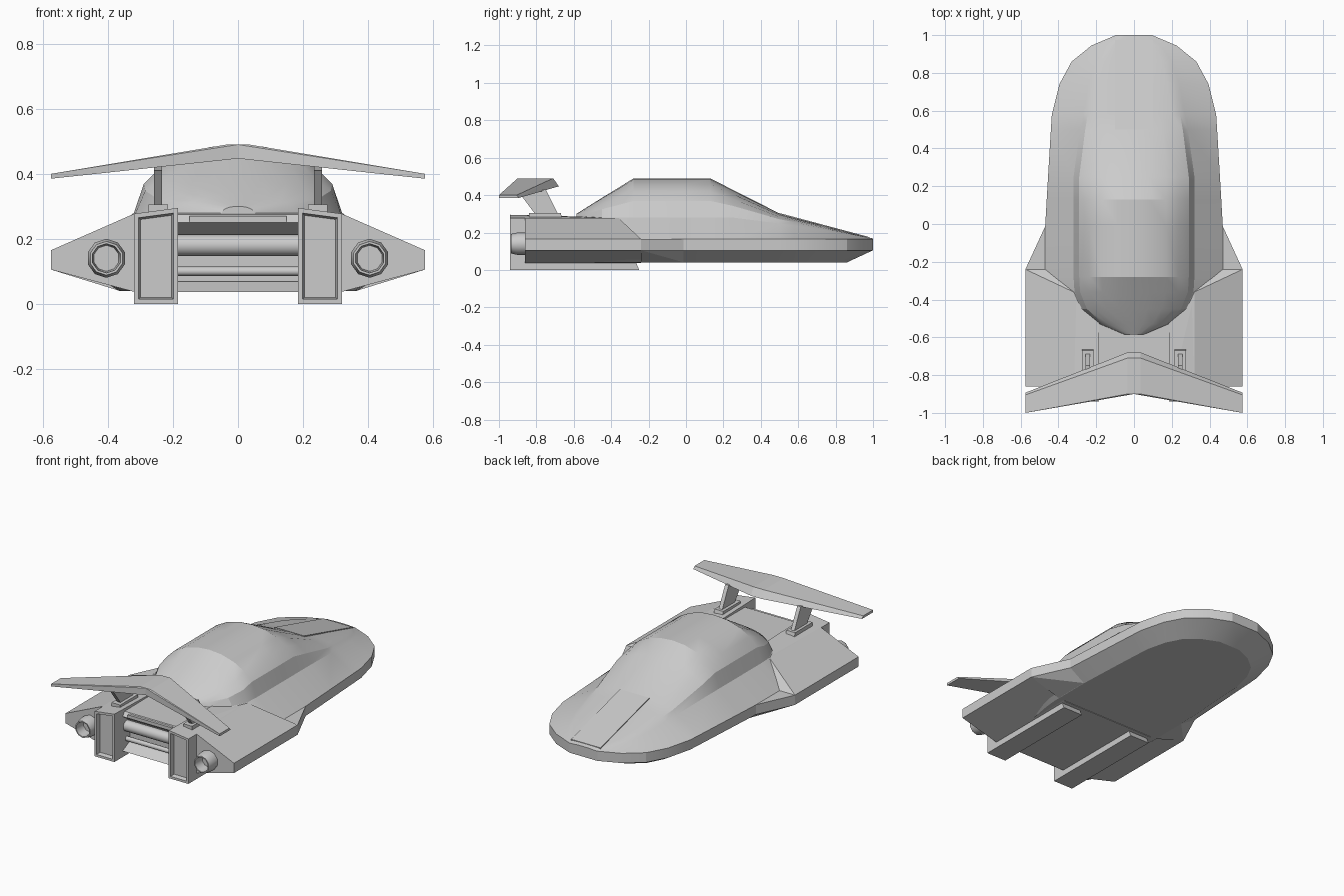
import bpy, bmesh, math
from mathutils import Matrix, Vector

cube = bpy.data.objects.get("Cube")
if cube:
    bpy.data.objects.remove(cube, do_unlink=True)

GREY = (0.6, 0.6, 0.6, 1)
paint = bpy.data.materials.new("hull_grey")
paint.use_nodes = True
paint.diffuse_color = GREY
paint.node_tree.nodes["Principled BSDF"].inputs["Base Color"].default_value = GREY


def finish(name, bm, mirror=False, smooth=0):
    """Turn a bmesh into a named object, mirrored over x if asked."""
    if mirror:
        geom = bmesh.ops.duplicate(bm, geom=bm.verts[:] + bm.edges[:] + bm.faces[:])["geom"]
        verts = [g for g in geom if isinstance(g, bmesh.types.BMVert)]
        bmesh.ops.scale(bm, vec=(-1, 1, 1), verts=verts)
        bmesh.ops.reverse_faces(bm, faces=[g for g in geom if isinstance(g, bmesh.types.BMFace)])
    mesh = bpy.data.meshes.new(name)
    bm.to_mesh(mesh)
    bm.free()
    mesh.materials.append(paint)
    ob = bpy.data.objects.new(name, mesh)
    bpy.context.collection.objects.link(ob)
    if smooth:
        bpy.ops.object.select_all(action="DESELECT")
        ob.select_set(True)
        bpy.context.view_layer.objects.active = ob
        bpy.ops.object.shade_smooth_by_angle(angle=math.radians(smooth))
    return ob


def solid(points):
    """Convex block through the given corners."""
    bm = bmesh.new()
    for p in points:
        bm.verts.new(p)
    bmesh.ops.convex_hull(bm, input=bm.verts[:])
    bmesh.ops.dissolve_limit(bm, angle_limit=0.01, verts=bm.verts[:], edges=bm.edges[:])
    bmesh.ops.recalc_face_normals(bm, faces=bm.faces[:])
    return bm


def slab(x0, x1, profile):
    """Corners of a y-z profile repeated at two x positions."""
    return [(x, y, z) for x in (x0, x1) for y, z in profile]


# Main body: y, rim half width, shoulder half width, shoulder height, crown height
STATIONS = [
    (1.0, .095, .06, .166, .168), (.945, .225, .14, .176, .182),
    (.86, .33, .2, .19, .205), (.74, .395, .24, .211, .238),
    (.58, .435, .27, .236, .28), (.5, .44, .285, .248, .302),
    (.25, .455, .32, .28, .428), (.13, .462, .32, .28, .49),
    (-.01, .47, .32, .28, .49), (-.28, .47, .32, .28, .49),
    (-.36, .46, .315, .28, .44), (-.45, .44, .275, .28, .385),
    (-.53, .42, .18, .28, .335), (-.585, .4, .05, .28, .3),
]
bm = bmesh.new()
rings = []
for y, w, s, zs, zc in STATIONS:
    yb = y - .14 * max(0, (y - .3) / .7)
    half = [(s * math.cos(math.radians(a)), y, zs + (zc - zs) * math.sin(math.radians(a)))
            for a in (75, 58, 42, 25, 0)]
    half += [(w, y, .165), (w, y, .105), (w * .78, yb, .04)]
    ring = [(0, y, zc)] + half + [(0, yb, .04)] + [(-x, b, z) for x, b, z in reversed(half)]
    rings.append([bm.verts.new(p) for p in ring])
n = len(rings[0])
for a, b in zip(rings, rings[1:]):
    for i in range(n):
        j = (i + 1) % n
        bm.faces.new((a[i], a[j], b[j], b[i]))
for ring in (rings[0], rings[-1]):
    for i in range(n // 2):
        bm.faces.new(list(dict.fromkeys((ring[i], ring[i + 1], ring[-i - 1], ring[-i]))))
bmesh.ops.recalc_face_normals(bm, faces=bm.faces[:])
finish("body_and_canopy", bm, smooth=22)

# Flat panel let into the nose
finish("nose_panel", solid(slab(-.1, .1, [(.5, .304), (.5, .25), (.975, .16), (.975, .177)])))

# Side wings and the flat gussets that lead into them
wing = [(.575, y, z) for y in (-.24, -.86) for z in (.105, .165)]
wing += [(.47, -.24, .165), (.32, -.24, .037), (.185, -.24, .037)]
wing += [(x, y, .277) for x in (.32, .185) for y in (-.36, -.86)]
wing += [(x, -.86, .037) for x in (.32, .185)]
finish("side_wings", solid(wing), mirror=True)
gusset = [(x, y, z) for x, y in ((.469, -.01), (.575, -.24), (.4, -.24)) for z in (.105, .165)]
gusset += [(.365, -.01, .04), (.365, -.24, .04)]
finish("wing_gussets", solid(gusset), mirror=True)

# Rear deck between the pods, with a recessed back
finish("rear_deck", solid(slab(-.19, .19, [(-.5, .278), (-.84, .275), (-.86, .25), (-.8, .21), (-.5, .21)])))
finish("rear_core", solid(slab(-.19, .19, [(-.5, .22), (-.79, .22), (-.79, .05), (-.5, .05)])))
finish("rear_floor", solid(slab(-.19, .19, [(-.24, .037), (-.86, .037), (-.8, .068), (-.24, .068)])))
finish("rear_slot", solid(slab(-.15, .15, [(-.86, .25), (-.86, .27), (-.82, .27), (-.82, .25)])))

# Cross bars in the recess
bm = bmesh.new()
for y, z, r in ((-.82, .18, .033), (-.82, .1, .014)):
    turn = Matrix.Translation((0, y, z)) @ Matrix.Rotation(math.pi / 2, 4, "Y")
    bmesh.ops.create_cone(bm, cap_ends=True, segments=16, radius1=r, radius2=r, depth=.38, matrix=turn)
finish("rear_cross_bars", bm, smooth=40)

# Long pods with framed rear ends
pod = [(x, -.94, z) for x, z in ((.185, 0), (.32, 0), (.32, .277), (.185, .295))]
pod += [(.185, -.37, .28), (.32, -.37, .275), (.185, -.25, 0), (.32, -.25, 0)]
bm = solid(pod)
back = [f for f in bm.faces if f.normal.y < -.9]
bmesh.ops.inset_individual(bm, faces=back, thickness=.014, use_even_offset=True)
bmesh.ops.inset_individual(bm, faces=back, thickness=.006, depth=-.025, use_even_offset=True)
finish("engine_pods", bm, mirror=True)

# Hollow exhaust nozzles: outer wall, lip and inner cone
bm = bmesh.new()
loops = []
for r, y in ((.06, -.85), (.06, -.9), (.052, -.935), (.045, -.935), (.04, -.87)):
    loops.append([bm.verts.new((.405 + r * math.cos(math.tau * (i + .5) / 10), y,
                                .14 + r * math.sin(math.tau * (i + .5) / 10))) for i in range(10)])
for a, b in zip(loops, loops[1:]):
    for i in range(10):
        j = (i + 1) % 10
        bm.faces.new((a[i], a[j], b[j], b[i]))
bm.faces.new(loops[-1])
bmesh.ops.recalc_face_normals(bm, faces=bm.faces[:])
finish("exhaust_nozzles", bm, mirror=True, smooth=40)

# Swept spoiler blade
blade = []
for x in (0, .035):
    blade += [(x, -.71, .49), (x, -.9, .49), (x, -.68, .447), (x, -.9, .447)]
blade += [(.575, -.905, .4), (.575, -1, .4), (.575, -.893, .385), (.575, -1, .385)]
finish("spoiler_blade", solid(blade), mirror=True)

# Spoiler struts and their feet
finish("spoiler_struts", solid(slab(.234, .258, [(-.8, .29), (-.68, .29), (-.75, .43), (-.89, .41)])), mirror=True)
finish("strut_feet", solid(slab(.215, .275, [(-.84, .27), (-.84, .305), (-.67, .305), (-.66, .27)])), mirror=True)
